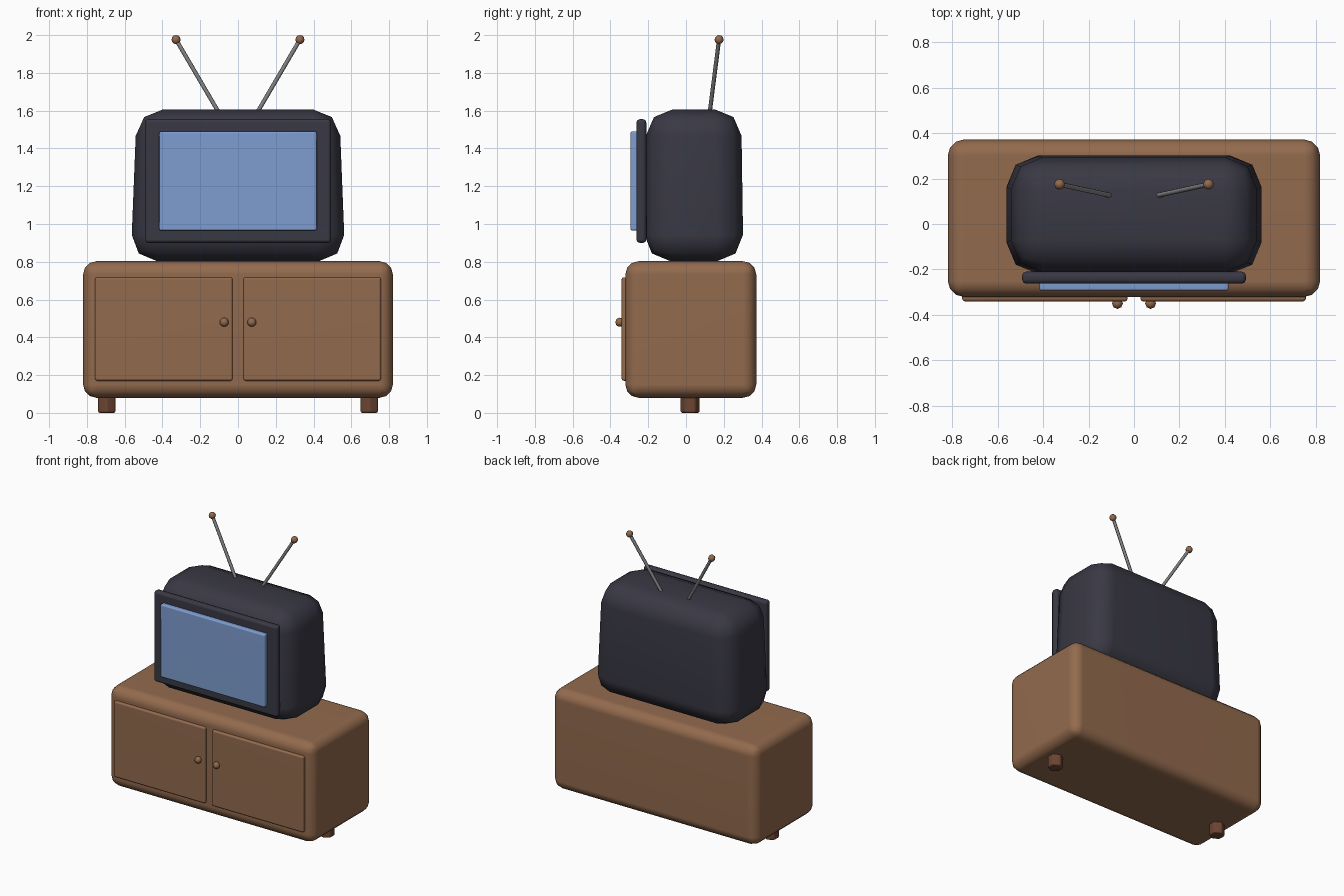
import bpy
import bmesh
from mathutils import Vector

if "Cube" in bpy.data.objects:
    bpy.data.objects.remove(bpy.data.objects["Cube"], do_unlink=True)


def material(name, colour):
    mat = bpy.data.materials.new(name)
    mat.use_nodes = True
    mat.diffuse_color = (*colour, 1)
    mat.node_tree.nodes["Principled BSDF"].inputs["Base Color"].default_value = (*colour, 1)
    return mat


WOOD = material("warm wood", (0.29, 0.145, 0.075))
DARK_WOOD = material("dark wood", (0.15, 0.06, 0.032))
PLASTIC = material("charcoal plastic", (0.041, 0.040, 0.058))
GLASS = material("blue glass", (0.21, 0.34, 0.64))
METAL = material("grey metal", (0.22, 0.22, 0.23))


def add_object(name, bm, mat, bevel=0, segments=2, angle=180):
    """Turn a bmesh into a smooth shaded object with rounded edges."""
    mesh = bpy.data.meshes.new(name)
    bmesh.ops.recalc_face_normals(bm, faces=bm.faces)
    bm.to_mesh(mesh)
    bm.free()
    mesh.materials.append(mat)
    obj = bpy.data.objects.new(name, mesh)
    bpy.context.collection.objects.link(obj)
    bpy.ops.object.select_all(action="DESELECT")
    obj.select_set(True)
    bpy.context.view_layer.objects.active = obj
    if bevel:
        mod = obj.modifiers.new("rounded edges", "BEVEL")
        mod.width = bevel
        mod.segments = segments
        mod.limit_method = "ANGLE"
        bpy.ops.object.modifier_apply(modifier=mod.name)
        bpy.ops.object.shade_smooth()
        obj.modifiers.new("even shading", "WEIGHTED_NORMAL")
    else:
        bpy.ops.object.shade_smooth_by_angle(angle=angle * 0.01745)
    return obj


def box(name, x, y, z, mat, bevel, segments=2, taper=(0, 0)):
    """Box from ranges; taper pulls the top in on each side."""
    bm = bmesh.new()
    bmesh.ops.create_cube(bm, size=1)
    for v in bm.verts:
        sx, sy, top = v.co.x * 2, v.co.y * 2, v.co.z > 0
        v.co.x = x[sx > 0] - top * sx * taper[0]
        v.co.y = y[sy > 0] - top * sy * taper[1]
        v.co.z = z[top]
    return add_object(name, bm, mat, bevel, segments)


def ball(name, centre, radius, mat):
    bm = bmesh.new()
    bmesh.ops.create_uvsphere(bm, u_segments=8, v_segments=6, radius=radius)
    bmesh.ops.translate(bm, verts=bm.verts, vec=centre)
    return add_object(name, bm, mat)


def rod(name, start, end, radius, sides, mat, bevel=0):
    bm = bmesh.new()
    start, end = Vector(start), Vector(end)
    axis = end - start
    bmesh.ops.create_cone(bm, cap_ends=True, segments=sides, radius1=radius,
                          radius2=radius, depth=axis.length)
    turn = Vector((0, 0, 1)).rotation_difference(axis).to_matrix()
    bmesh.ops.rotate(bm, verts=bm.verts, matrix=turn)
    bmesh.ops.translate(bm, verts=bm.verts, vec=(start + end) / 2)
    return add_object(name, bm, mat, bevel, angle=61)


# Cabinet
box("cabinet", (-0.82, 0.82), (-0.321, 0.372), (0.08, 0.803), WOOD, 0.07, 3)

# Television body, front frame and screen
box("television_body", (-0.568, 0.568), (-0.222, 0.304), (0.803, 1.607),
    PLASTIC, 0.14, 2, taper=(0.032, 0.012))
box("screen_frame", (-0.493, 0.493), (-0.263, -0.21), (0.90, 1.555), PLASTIC, 0.018)
box("screen", (-0.417, 0.417), (-0.294, -0.24), (0.965, 1.49), GLASS, 0.01)

# Mirrored parts
for side, s in (("left", 1), ("right", -1)):
    box(side + "_door", sorted((s * 0.028, s * 0.757)), (-0.341, -0.30),
        (0.17, 0.718), WOOD, 0.012)
    ball(side + "_door_knob", (s * 0.073, -0.35, 0.48), 0.024, WOOD)
    rod(side + "_leg", (s * 0.695, 0.022, 0), (s * 0.695, 0.022, 0.12),
        0.053, 6, DARK_WOOD, 0.01)
    tip = (s * 0.328, 0.175, 1.976)
    rod(side + "_antenna", (s * 0.09, 0.123, 1.57), tip, 0.011, 8, METAL)
    ball(side + "_antenna_tip", tip, 0.024, WOOD)
